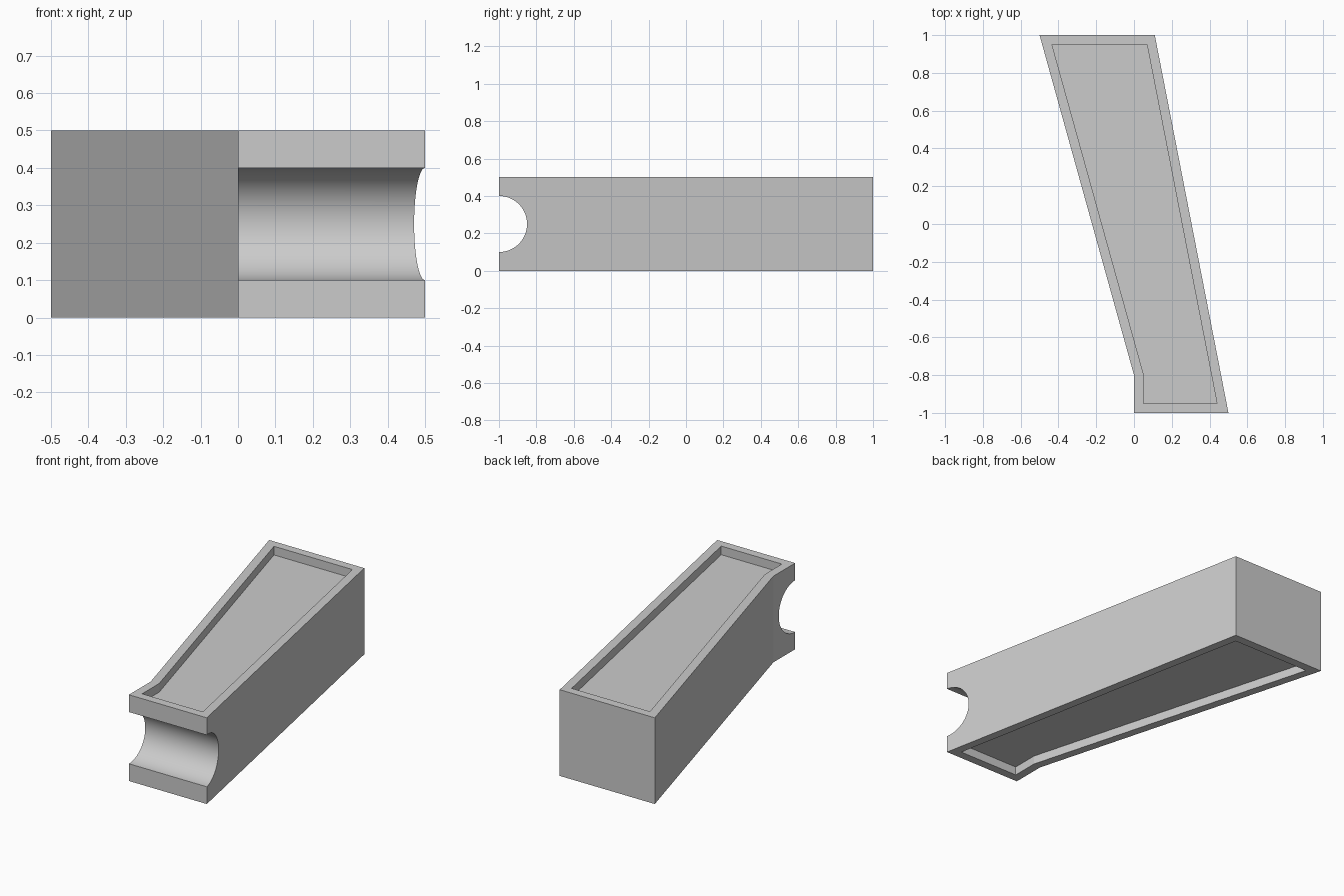
import bpy
import bmesh
import math

cube = bpy.data.objects.get("Cube")
if cube:
    bpy.data.objects.remove(cube, do_unlink=True)

HEIGHT = 0.5
RIM = 0.05
RECESS = 0.05
OUTLINE = [(0, -1), (0.5, -1), (0.11, 1), (-0.5, 1), (0, -0.8)]

# Plain grey material
grey = bpy.data.materials.new("plain_grey")
grey.use_nodes = True
colour = (0.6, 0.6, 0.6, 1)
grey.diffuse_color = colour
grey.node_tree.nodes["Principled BSDF"].inputs["Base Color"].default_value = colour

# Slanted block extruded from its plan outline
bm = bmesh.new()
base = bm.faces.new([bm.verts.new((x, y, 0)) for x, y in OUTLINE])
extruded = bmesh.ops.extrude_face_region(bm, geom=[base], use_keep_orig=True)
top_verts = [g for g in extruded["geom"] if isinstance(g, bmesh.types.BMVert)]
bmesh.ops.translate(bm, verts=top_verts, vec=(0, 0, HEIGHT))
bmesh.ops.recalc_face_normals(bm, faces=bm.faces[:])

# Shallow rimmed recess in the top and the bottom
for face in [f for f in bm.faces if abs(f.normal.z) > 0.9]:
    inward = -face.normal * RECESS
    bmesh.ops.inset_region(bm, faces=[face], thickness=RIM, use_even_offset=True)
    inner = bmesh.ops.extrude_discrete_faces(bm, faces=[face])["faces"][0]
    bmesh.ops.translate(bm, verts=inner.verts[:], vec=inward)

mesh = bpy.data.meshes.new("slanted_block")
bm.to_mesh(mesh)
bm.free()
mesh.materials.append(grey)
block = bpy.data.objects.new("slanted_block", mesh)
bpy.context.collection.objects.link(block)

# Half-round groove across the front end
bpy.ops.mesh.primitive_cylinder_add(
    vertices=96, radius=0.15, depth=2,
    location=(0.2, -1, HEIGHT / 2), rotation=(0, math.pi / 2, 0))
cutter = bpy.context.object
cutter.name = "groove_cutter"
cutter.hide_render = True
cutter.data.materials.append(grey)

groove = block.modifiers.new("groove", 'BOOLEAN')
groove.operation = 'DIFFERENCE'
groove.solver = 'EXACT'
groove.object = cutter

bpy.ops.object.select_all(action='DESELECT')
block.select_set(True)
bpy.context.view_layer.objects.active = block
bpy.ops.object.modifier_apply(modifier=groove.name)
bpy.data.objects.remove(cutter, do_unlink=True)

# Smooth groove, crisp block edges
bpy.ops.object.shade_smooth_by_angle(angle=math.radians(12))
